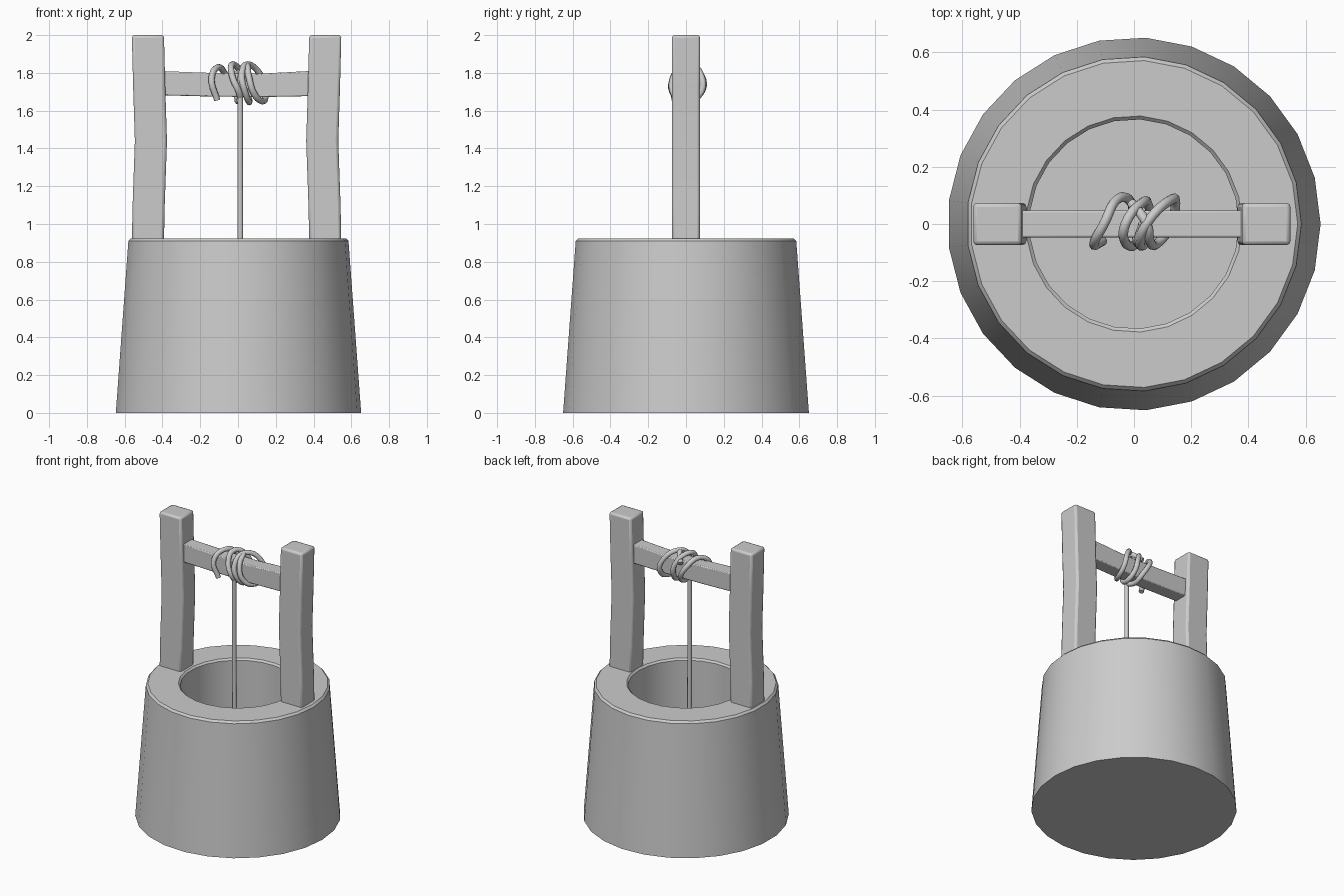
import bpy, bmesh, math

if "Cube" in bpy.data.objects:
    bpy.data.objects.remove(bpy.data.objects["Cube"])

def mesh_object(name, bm, bevel=0.0):
    bmesh.ops.recalc_face_normals(bm, faces=bm.faces)
    me = bpy.data.meshes.new(name)
    bm.to_mesh(me)
    bm.free()
    ob = bpy.data.objects.new(name, me)
    bpy.context.collection.objects.link(ob)
    if bevel:
        mod = ob.modifiers.new("bevel", 'BEVEL')
        mod.width = bevel
        mod.segments = 2
        mod.limit_method = 'ANGLE'
        mod.angle_limit = math.radians(40)
    bpy.ops.object.select_all(action='DESELECT')
    ob.select_set(True)
    bpy.context.view_layer.objects.active = ob
    bpy.ops.object.shade_smooth_by_angle(angle=math.radians(35))
    return ob

def loft(name, rings, bevel=0.0):
    """Skin a list of equal-sized point rings and cap both ends."""
    bm = bmesh.new()
    vs = [[bm.verts.new(p) for p in r] for r in rings]
    n = len(rings[0])
    for a, b in zip(vs, vs[1:]):
        for i in range(n):
            j = (i + 1) % n
            bm.faces.new((a[i], a[j], b[j], b[i]))
    bm.faces.new(vs[0])
    bm.faces.new(vs[-1])
    return mesh_object(name, bm, bevel)

def rope(name, pts, radius):
    cu = bpy.data.curves.new(name, 'CURVE')
    cu.dimensions = '3D'
    cu.bevel_depth = radius
    cu.bevel_resolution = 2
    cu.resolution_u = 5
    cu.use_fill_caps = True
    sp = cu.splines.new('BEZIER')
    sp.bezier_points.add(len(pts) - 1)
    for bp, p in zip(sp.bezier_points, pts):
        bp.co = p
        bp.handle_left_type = bp.handle_right_type = 'AUTO'
    ob = bpy.data.objects.new(name, cu)
    bpy.context.collection.objects.link(ob)

# Tapered well wall with a hollow shaft
SIDES = 25
profile = [(0.652, 0), (0.585, 0.91), (0.572, 0.924), (0.378, 0.924), (0.366, 0.912), (0.366, 0.25)]
loft("well_wall", [[(r * math.cos(2 * math.pi * i / SIDES), r * math.sin(2 * math.pi * i / SIDES), z)
                    for i in range(SIDES)] for r, z in profile])

# Bent posts: (left edge, z) per level, both leaning the same way
for name, base in (("left_post", -0.562), ("right_post", 0.377)):
    rings = []
    for dx, z in ((0, 0.90), (0.004, 1.1), (0.016, 1.44), (0.007, 1.72), (0, 2.0)):
        if name == "right_post":
            dx = -dx
        x0, x1 = base + dx, base + dx + 0.17
        rings.append([(x0, -0.074, z), (x1, -0.074, z), (x1, 0.074, z), (x0, 0.074, z)])
    loft(name, rings, 0.014)

# Crossbeam, slightly waisted
rings = []
for x, lo, hi in ((-0.42, 1.682, 1.81), (-0.15, 1.675, 1.80), (0.12, 1.672, 1.796), (0.42, 1.678, 1.812)):
    rings.append([(x, -0.047, lo), (x, 0.047, lo), (x, 0.047, hi), (x, -0.047, hi)])
loft("crossbeam", rings, 0.006)

# Rope wound loosely round the beam
rope("rope_coil", [
    (-0.11, -0.06, 1.655), (-0.14, -0.068, 1.77), (-0.105, 0.0, 1.83),
    (-0.06, 0.085, 1.78), (-0.01, 0.075, 1.69), (0.0, 0.0, 1.65),
    (0.01, -0.062, 1.68), (-0.03, -0.065, 1.78), (-0.03, 0.0, 1.845),
    (0.03, 0.075, 1.78), (0.05, 0.065, 1.69), (0.06, 0.0, 1.645),
    (0.04, -0.065, 1.69), (0.02, -0.062, 1.79), (0.05, 0.01, 1.845),
    (0.13, 0.085, 1.77), (0.145, 0.075, 1.69), (0.13, 0.0, 1.65),
    (0.085, -0.065, 1.69), (0.055, -0.06, 1.79), (0.045, 0.0, 1.84),
    (-0.01, 0.075, 1.79)], 0.017)

# Rope hanging down the shaft
rope("hanging_rope", [(0.03, 0.0, 1.835), (0.014, -0.055, 1.79), (0.012, -0.058, 1.65),
                      (0.014, -0.055, 0.25)], 0.015)
